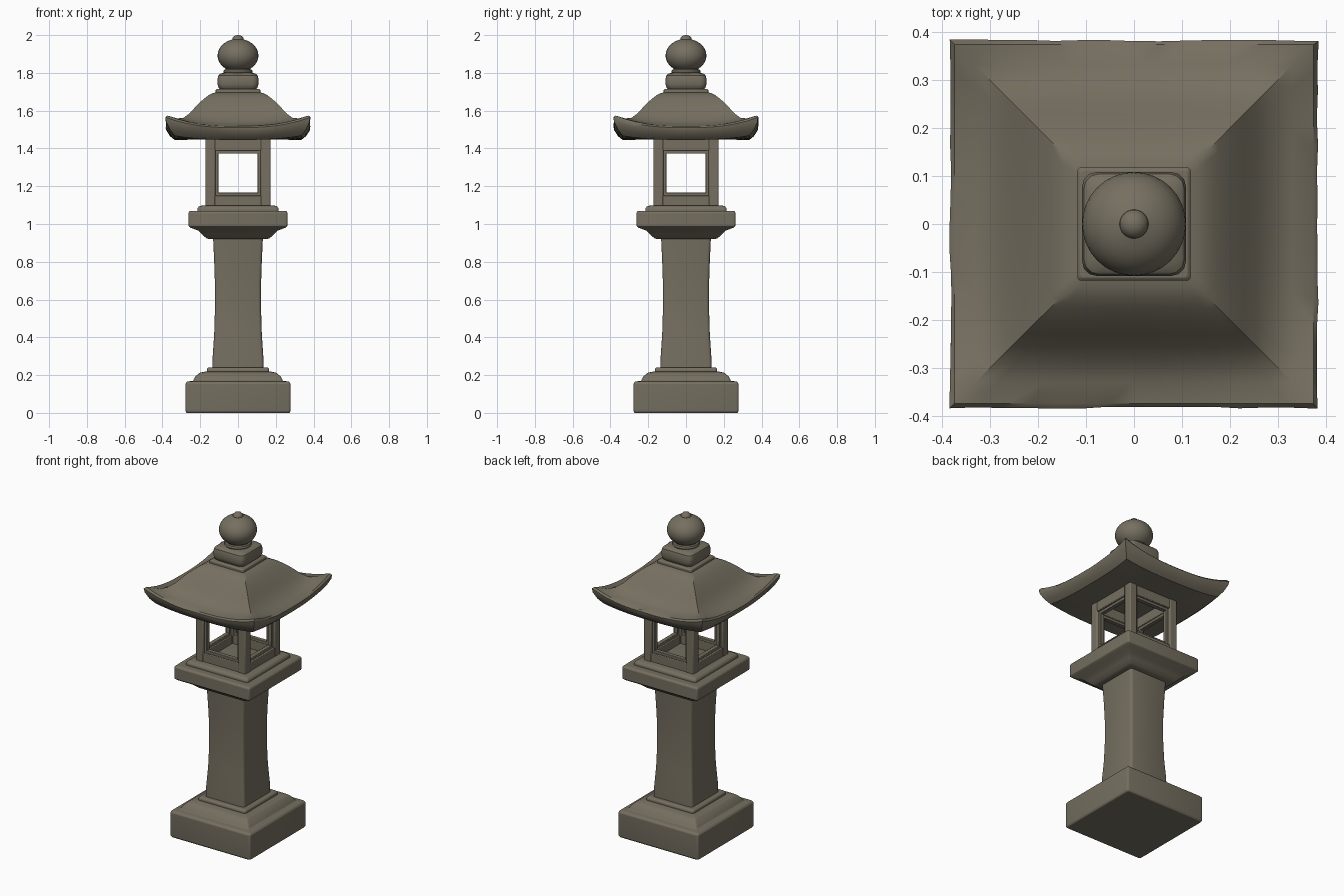
import bpy, bmesh, math, random

random.seed(4)
default = bpy.data.objects.get("Cube")
if default:
    bpy.data.objects.remove(default, do_unlink=True)

STONE = (0.18, 0.16, 0.118, 1.0)
stone = bpy.data.materials.new("weathered stone")
stone.use_nodes = True
stone.diffuse_color = STONE
bsdf = stone.node_tree.nodes["Principled BSDF"]
bsdf.inputs["Base Color"].default_value = STONE
bsdf.inputs["Roughness"].default_value = 0.9


def finish(name, bm, bevel=0.0, angle=32):
    """Turn a bmesh into a stone object with softened edges."""
    bmesh.ops.recalc_face_normals(bm, faces=bm.faces)
    mesh = bpy.data.meshes.new(name)
    bm.to_mesh(mesh)
    bm.free()
    mesh.materials.append(stone)
    obj = bpy.data.objects.new(name, mesh)
    bpy.context.collection.objects.link(obj)
    if bevel:
        mod = obj.modifiers.new("worn edges", "BEVEL")
        mod.width = bevel
        mod.segments = 2
        mod.limit_method = "ANGLE"
    bpy.ops.object.select_all(action="DESELECT")
    obj.select_set(True)
    bpy.context.view_layer.objects.active = obj
    bpy.ops.object.shade_smooth_by_angle(angle=math.radians(angle))
    return obj


def loft(bm, rings):
    """Skin a list of equal point rings and cap both ends."""
    loops = [[bm.verts.new(p) for p in ring] for ring in rings]
    for a, b in zip(loops, loops[1:]):
        for i in range(len(a)):
            j = (i + 1) % len(a)
            bm.faces.new((a[i], a[j], b[j], b[i]))
    bm.faces.new(loops[0][::-1])
    bm.faces.new(loops[-1])


def square_ring(half, z, corner):
    """Square outline with rounded corners."""
    points = []
    for q in range(4):
        for k in range(4):
            turn = math.radians(q * 90 + k * 30)
            base = math.radians(q * 90 + 45)
            reach = (half - corner) * math.sqrt(2)
            points.append((reach * math.cos(base) + corner * math.cos(turn),
                           reach * math.sin(base) + corner * math.sin(turn), z))
    return points


def stack(name, profile, corner=0.012, bevel=0.004):
    bm = bmesh.new()
    loft(bm, [square_ring(h, z, corner) for h, z in profile])
    return finish(name, bm, bevel)


# Base, shaft and platform, each a square moulding
stack("base", [(0.272, 0), (0.278, 0.01), (0.278, 0.155), (0.27, 0.166),
               (0.238, 0.17), (0.226, 0.192), (0.205, 0.212), (0.168, 0.22)])
stack("base_collar", [(0.165, 0.2), (0.165, 0.232), (0.158, 0.24)])
stack("shaft", [(0.136, 0.22), (0.134, 0.3), (0.126, 0.42), (0.122, 0.55),
                (0.122, 0.68), (0.126, 0.8), (0.132, 0.93)], 0.016, 0)
stack("platform", [(0.155, 0.92), (0.168, 0.925), (0.19, 0.945), (0.21, 0.965),
                   (0.25, 0.98), (0.262, 0.99), (0.262, 1.06), (0.254, 1.07)])
stack("platform_step", [(0.215, 1.06), (0.215, 1.082), (0.206, 1.094), (0.19, 1.098)])


# Lantern chamber: corner posts, rails and recessed window frames
def add_box(bm, low, high, turn):
    c, s = round(math.cos(turn)), round(math.sin(turn))
    made = bmesh.ops.create_cube(bm, size=1)["verts"]
    for v in made:
        x, y, z = [(a + b) / 2 + t * (b - a) for a, b, t in zip(low, high, v.co)]
        v.co = (c * x - s * y, s * x + c * y, z)


posts, rails, frames = bmesh.new(), bmesh.new(), bmesh.new()
for q in range(4):
    t = q * math.pi / 2
    add_box(posts, (0.12, -0.173, 1.09), (0.173, -0.12, 1.46), t)
    add_box(rails, (-0.125, -0.17, 1.09), (0.125, -0.125, 1.15), t)
    add_box(rails, (-0.125, -0.17, 1.388), (0.125, -0.125, 1.46), t)
    for side in (-0.1225, 0.1045):
        add_box(frames, (side, -0.158, 1.145), (side + 0.018, -0.132, 1.395), t)
    for z in (1.148, 1.372):
        add_box(frames, (-0.12, -0.158, z), (0.12, -0.132, z + 0.018), t)
finish("chamber_posts", posts, 0.007)
finish("chamber_rails", rails, 0.004)
finish("window_frames", frames, 0.003)

# Roof: square rings whose corners sweep upward
SIDE = 14


def roof_ring(half, z, lift, wear=0.0):
    points = []
    for q in range(4):
        c, s = round(math.cos(q * math.pi / 2)), round(math.sin(q * math.pi / 2))
        for k in range(SIDE):
            u = 2 * k / SIDE - 1
            x, y = half * u, -half + random.uniform(0, wear)
            points.append((c * x - s * y, s * x + c * y, z + lift * abs(u) ** 2.6))
    return points


roof = bmesh.new()
loft(roof, [roof_ring(*r) for r in (
    (0.16, 1.448, 0), (0.27, 1.446, 0.004), (0.335, 1.445, 0.022),
    (0.36, 1.465, 0.035), (0.381, 1.496, 0.045, 0.004), (0.384, 1.51, 0.055, 0.004),
    (0.373, 1.518, 0.056), (0.33, 1.523, 0.036), (0.29, 1.543, 0.018),
    (0.255, 1.577, 0.01), (0.228, 1.61, 0.007), (0.2, 1.642, 0.004),
    (0.175, 1.666, 0.001), (0.155, 1.682, 0), (0.13, 1.694, 0), (0.1, 1.698, 0))])
finish("roof", roof, 0, 38)

# Finial seat: thin plate and cushion block
stack("finial_plate", [(0.118, 1.685), (0.118, 1.71), (0.112, 1.716)], 0.008, 0.002)
stack("finial_block", [(0.092, 1.71), (0.103, 1.722), (0.108, 1.74), (0.108, 1.77),
                       (0.104, 1.787), (0.092, 1.797), (0.07, 1.801)], 0.03, 0)

# Round finial with a small pointed tip
finial = bmesh.new()
outline = [(0.074, 1.795), (0.078, 1.805), (0.074, 1.816), (0.066, 1.82)]
outline += [(0.108 * math.cos(a), 1.892 + 0.088 * math.sin(a))
            for a in [math.radians(d) for d in range(-52, 73, 9)]]
outline += [(0.03, 1.977), (0.029, 1.985), (0.018, 1.996), (0.007, 2.0)]
loft(finial, [[(r * math.cos(k * math.pi / 16), r * math.sin(k * math.pi / 16), z)
               for k in range(32)] for r, z in outline])
finish("finial", finial, 0, 40)
